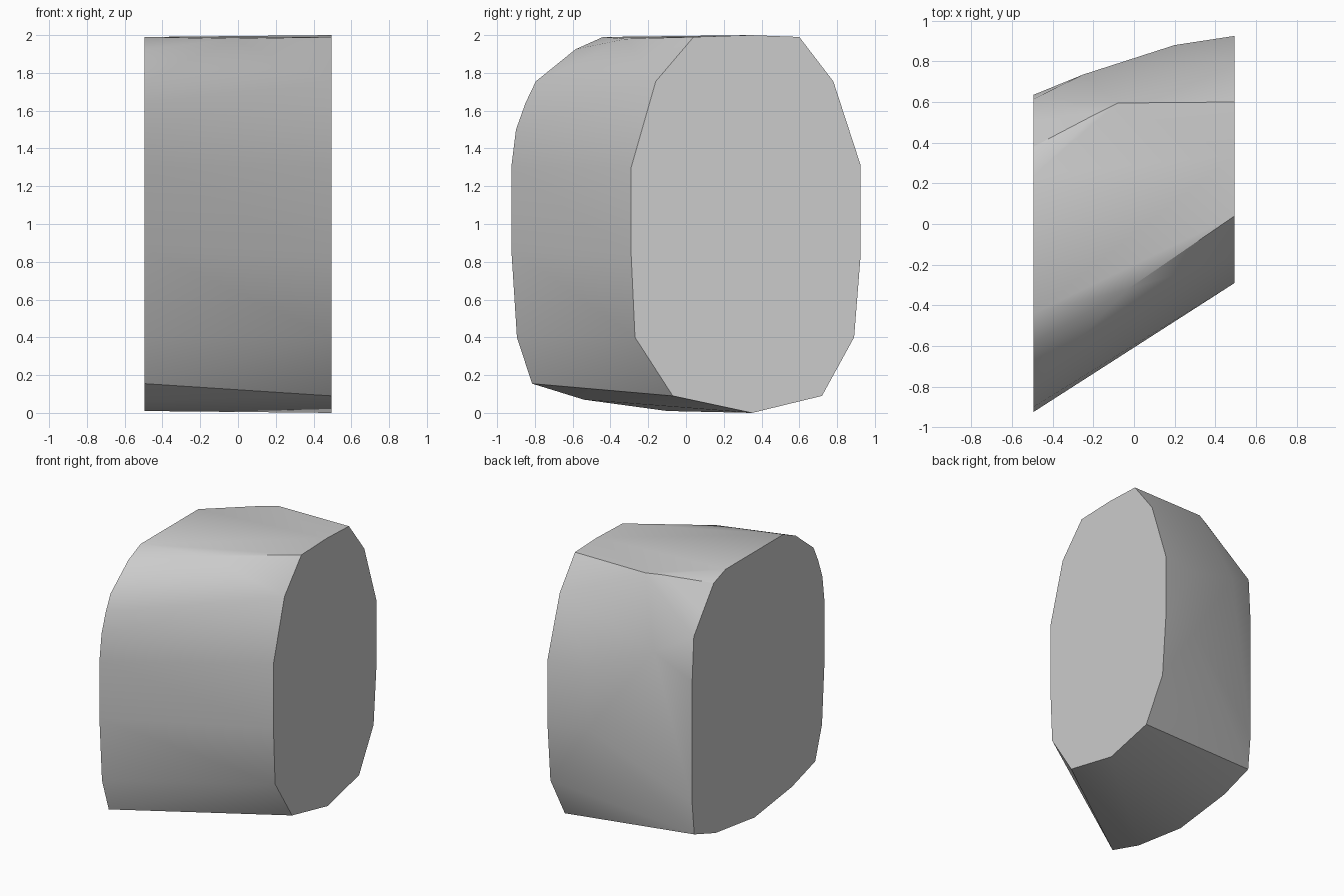
import bpy
import bmesh
from math import radians

default_cube = bpy.data.objects.get("Cube")
if default_cube:
    bpy.data.objects.remove(default_cube, do_unlink=True)


def make_material(name, colour):
    material = bpy.data.materials.new(name)
    material.use_nodes = True
    material.diffuse_color = colour
    shader = next(node for node in material.node_tree.nodes
                  if node.type == "BSDF_PRINCIPLED")
    shader.inputs["Base Color"].default_value = colour
    return material


def hull_object(name, points, material):
    """Wrap a convex skin around the points and smooth its gentle edges."""
    bm = bmesh.new()
    for point in points:
        bm.verts.new(point)
    bmesh.ops.convex_hull(bm, input=bm.verts[:], use_existing_faces=False)
    loose = [vert for vert in bm.verts if not vert.link_faces]
    bmesh.ops.delete(bm, geom=loose, context="VERTS")
    bmesh.ops.dissolve_limit(bm, angle_limit=radians(0.5),
                             verts=bm.verts[:], edges=bm.edges[:])
    bmesh.ops.recalc_face_normals(bm, faces=bm.faces[:])
    mesh = bpy.data.meshes.new(name)
    bm.to_mesh(mesh)
    bm.free()
    mesh.materials.append(material)
    obj = bpy.data.objects.new(name, mesh)
    bpy.context.collection.objects.link(obj)
    bpy.ops.object.select_all(action="DESELECT")
    obj.select_set(True)
    bpy.context.view_layer.objects.active = obj
    bpy.ops.object.shade_smooth_by_angle(angle=radians(30))
    return obj


# Outline of the left end as (y, z)
left_end = [
    (.04, 1.99), (-.16, 1.755), (-.29, 1.3), (-.29, .83), (-.27, .4),
    (-.07, .09), (.35, 0), (.72, .09), (.89, .4), (.925, .84),
    (.925, 1.31), (.78, 1.755), (.6, 1.99), (.34, 2),
]

# Outline of the right end as (y, z)
right_end = [
    (-.44, 1.99), (-.585, 1.925), (-.795, 1.755), (-.85, 1.64), (-.9, 1.5),
    (-.925, 1.3), (-.925, .87), (-.895, .4), (-.815, .155), (-.54, .07),
    (-.1, .01), (.36, .07), (.61, .155), (.635, .4), (.635, 1.3),
    (.615, 1.63), (.51, 1.77), (.38, 1.94), (.24, 1.99),
]

# Corners between the ends: top front, top back and the back bulge
middle = [
    (-.03, -.32, 1.98), (-.08, .595, 1.988), (-.18, .545, 1.982),
    (-.25, .735, 1.5), (.2, .88, 1.31), (.2, .875, .85),
]

half_width = .495
corners = [(half_width, y, z) for y, z in left_end]
corners += [(-half_width, y, z) for y, z in right_end]
corners += middle

grey = make_material("plain grey", (.6, .6, .6, 1))
hull_object("slanted_block", corners, grey)
